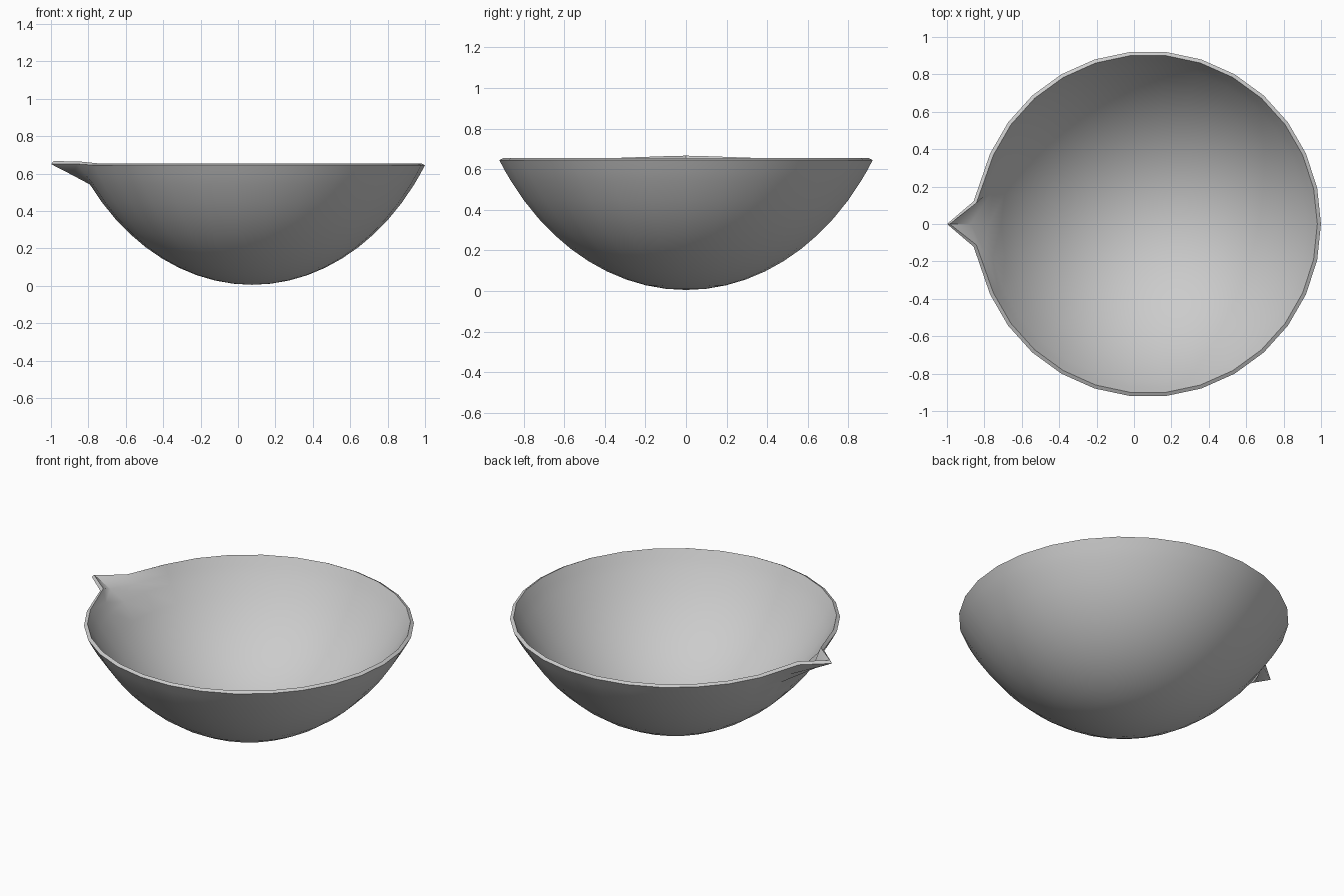
import bpy, bmesh
from math import sin, cos, pi, radians

cube = bpy.data.objects.get("Cube")
if cube:
    bpy.data.objects.remove(cube, do_unlink=True)

# Grey ceramic
grey = bpy.data.materials.new("grey_ceramic")
grey.use_nodes = True
colour = (0.6, 0.6, 0.6, 1)
grey.diffuse_color = colour
grey.node_tree.nodes["Principled BSDF"].inputs["Base Color"].default_value = colour

SEG, CENTRE_X, BASE = 30, 0.075, 0.005
RADIUS, HEIGHT, RIM = 1.1, 1.395, 57.2

# Shallow ellipsoid bowl, built ring by ring from the base to the rim
bm = bmesh.new()
pole = bm.verts.new((CENTRE_X, 0, BASE))
steps = [i * RIM / 11 for i in range(1, 11)] + [RIM * 10.5 / 11, RIM]
rings = []
for a in map(radians, steps):
    r, z = RADIUS * sin(a), BASE + HEIGHT * (1 - cos(a))
    rings.append([bm.verts.new((CENTRE_X + r * cos(2 * pi * k / SEG),
                                r * sin(2 * pi * k / SEG), z)) for k in range(SEG)])
for k in range(SEG):
    n = (k + 1) % SEG
    bm.faces.new((pole, rings[0][n], rings[0][k]))
    for low, high in zip(rings, rings[1:]):
        bm.faces.new((low[k], low[n], high[n], high[k]))

# Pouring spout: pull the rim out to a point and pinch its neighbours
half = SEG // 2
for ring, pull, pinch in ((rings[-1], 0.15, 0.07), (rings[-2], 0.065, 0.03)):
    ring[half].co.x -= pull
    for k in (half - 1, half + 1):
        ring[k].co.x -= pinch * 0.4
        ring[k].co.y *= 1 - pinch / 0.19
for k in (half - 1, half, half + 1):
    rings[-1][k].co.z += 0.006

bmesh.ops.recalc_face_normals(bm, faces=bm.faces)
if sum(f.normal.z for f in bm.faces) > 0:
    bmesh.ops.reverse_faces(bm, faces=bm.faces)
mesh = bpy.data.meshes.new("spouted_bowl")
bm.to_mesh(mesh)
bm.free()
mesh.materials.append(grey)
bowl = bpy.data.objects.new("spouted_bowl", mesh)
bpy.context.collection.objects.link(bowl)

# Thin wall, growing inwards
wall = bowl.modifiers.new("wall", 'SOLIDIFY')
wall.thickness = 0.022
wall.offset = -1

bpy.ops.object.select_all(action='DESELECT')
bowl.select_set(True)
bpy.context.view_layer.objects.active = bowl
bpy.ops.object.modifier_apply(modifier="wall")
bpy.ops.object.shade_smooth_by_angle(angle=radians(30))
